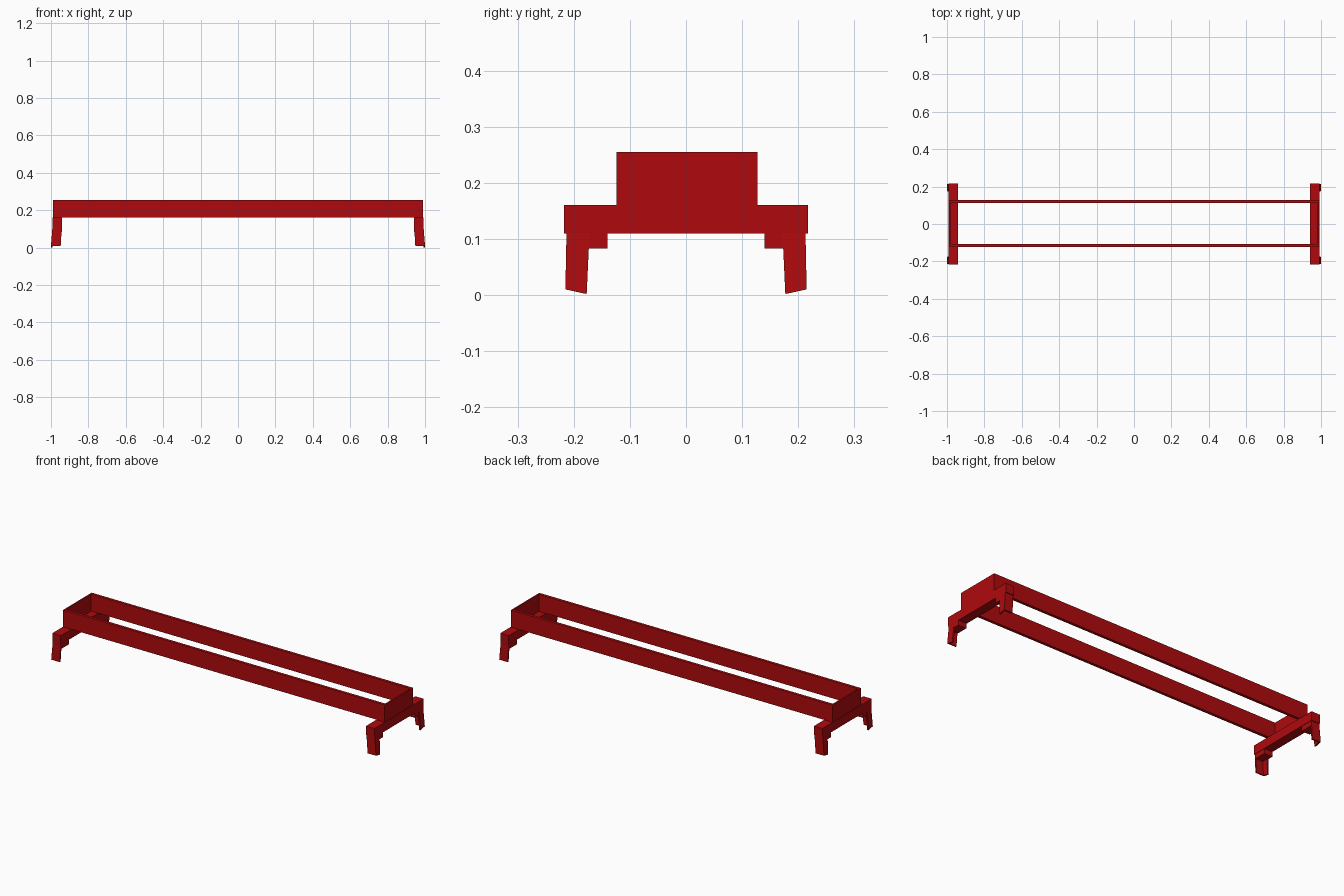
import bpy, bmesh

if "Cube" in bpy.data.objects:
    bpy.data.objects.remove(bpy.data.objects["Cube"])

red = bpy.data.materials.new("deep red")
red.diffuse_color = (0.43, 0.003, 0.004, 1)
red.use_nodes = True
red.node_tree.nodes["Principled BSDF"].inputs["Base Color"].default_value = red.diffuse_color


def mesh_object(name, verts, faces):
    me = bpy.data.meshes.new(name)
    me.from_pydata(verts, [], faces)
    bm = bmesh.new()
    bm.from_mesh(me)
    bmesh.ops.recalc_face_normals(bm, faces=bm.faces)
    bm.to_mesh(me)
    bm.free()
    me.materials.append(red)
    ob = bpy.data.objects.new(name, me)
    bpy.context.collection.objects.link(ob)
    return ob


def prism(name, bottom, top):
    """Closed solid between two outlines with the same point count."""
    n = len(bottom)
    faces = [tuple(range(n)), tuple(range(n, 2 * n))]
    faces += [(i, (i + 1) % n, n + (i + 1) % n, n + i) for i in range(n)]
    return mesh_object(name, bottom + top, faces)


def box(name, x0, x1, y0, y1, z0, z1):
    ring = [(x0, y0), (x1, y0), (x1, y1), (x0, y1)]
    return prism(name, [(x, y, z0) for x, y in ring], [(x, y, z1) for x, y in ring])


# Long side rails
box("front_rail", -0.99, 0.99, -0.124, -0.108, 0.16, 0.255)
box("back_rail", -0.99, 0.99, 0.111, 0.127, 0.16, 0.255)

for sx, side in ((-1, "left"), (1, "right")):
    # Thin end plate and the cross beam below it
    box(side + "_end_plate", sx * 0.982, sx * 0.99, -0.124, 0.127, 0.16, 0.255)
    box(side + "_cross_beam", sx * 0.94, sx * 0.992, -0.217, 0.217, 0.11, 0.16)
    for sy, end in ((-1, "front"), (1, "back")):
        tag = side + "_" + end
        # Corner bracket under the beam
        box(tag + "_bracket", sx * 0.942, sx * 0.992, sy * 0.14, sy * 0.213, 0.083, 0.11)
        # Angle-section leg, flaring slightly to a sloped foot
        t = 0.008
        top = [(0.992, 0.213), (0.942, 0.213), (0.942, 0.213 - t),
               (0.992 - t, 0.213 - t), (0.992 - t, 0.172), (0.992, 0.172)]
        bot = [(1.0, 0.215), (0.948, 0.215), (0.948, 0.215 - t),
               (1.0 - t, 0.215 - t), (1.0 - t, 0.177), (1.0, 0.177)]
        foot_z = lambda y: 0.01 - (0.215 - y) * 0.22
        prism(tag + "_leg",
              [(sx * x, sy * y, foot_z(y)) for x, y in bot],
              [(sx * x, sy * y, 0.11) for x, y in top])
